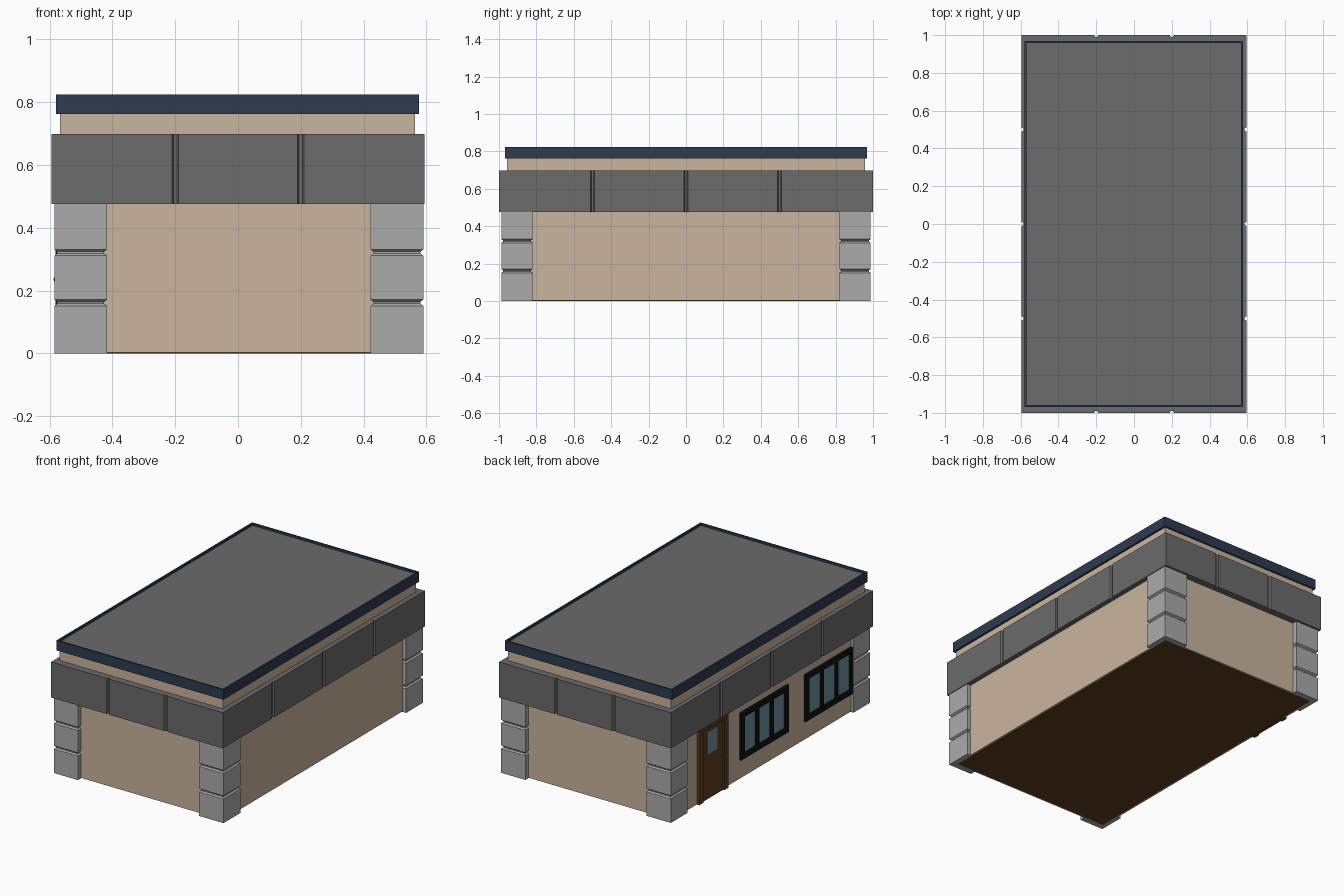
import bpy, bmesh

cube = bpy.data.objects.get("Cube")
if cube:
    bpy.data.objects.remove(cube, do_unlink=True)


def material(name, rgb):
    """Flat colour given as 0-255 display values, stored as linear."""
    lin = [((c / 255 + 0.055) / 1.055) ** 2.4 for c in rgb]
    m = bpy.data.materials.new(name)
    m.use_nodes = True
    m.diffuse_color = (*lin, 1)
    m.node_tree.nodes["Principled BSDF"].inputs["Base Color"].default_value = (*lin, 1)
    return m


TAN = material("tan_plaster", (201, 181, 158))
STONE = material("light_stone", (171, 171, 171))
GREY = material("dark_grey_panel", (107, 107, 107))
NAVY = material("navy_trim", (45, 59, 80))
BROWN = material("brown_wood", (94, 60, 30))
BLACK = material("black_frame", (16, 16, 16))
GLASS = material("blue_grey_glass", (110, 144, 156))


def finish(name, bm, *mats):
    bmesh.ops.recalc_face_normals(bm, faces=bm.faces)
    mesh = bpy.data.meshes.new(name)
    bm.to_mesh(mesh)
    bm.free()
    for m in mats:
        mesh.materials.append(m)
    obj = bpy.data.objects.new(name, mesh)
    bpy.context.collection.objects.link(obj)
    return obj


def loft(bm, rings):
    """Skin a stack of equal-length rings and cap both ends."""
    loops = [[bm.verts.new(p) for p in ring] for ring in rings]
    for low, high in zip(loops, loops[1:]):
        for i in range(len(low)):
            j = (i + 1) % len(low)
            bm.faces.new((low[i], low[j], high[j], high[i]))
    bm.faces.new(loops[0][::-1])
    bm.faces.new(loops[-1])


def add_box(bm, xs, ys, zs):
    (x0, x1), (y0, y1) = xs, ys
    outline = [(x0, y0), (x1, y0), (x1, y1), (x0, y1)]
    loft(bm, [[(x, y, z) for x, y in outline] for z in zs])


def box(name, mat, xs, ys, zs):
    bm = bmesh.new()
    add_box(bm, xs, ys, zs)
    return finish(name, bm, mat)


# Main walls and floor slab
WALL = -0.567
box("walls", TAN, (WALL, 0.564), (-0.956, 0.956), (0.002, 0.77))
box("floor", BROWN, (-0.555, 0.552), (-0.945, 0.945), (0, 0.01))


# Panelled band with chamfered vertical grooves
def grooved_side(half, grooves):
    pts = [(-half, 0)]
    for g in grooves:
        pts += [(g - 0.011, 0), (g - 0.005, 0.01), (g + 0.005, 0.01), (g + 0.011, 0)]
    return pts


HX, HY = 0.595, 1.0
short = grooved_side(HX, (-0.2, 0.2))
long = grooved_side(HY, (-0.5, 0, 0.5))
outline = [(t, d - HY) for t, d in short] + [(HX - d, t) for t, d in long]
outline += [(-x, -y) for x, y in outline]
bm = bmesh.new()
loft(bm, [[(x, y, z) for x, y in outline] for z in (0.475, 0.698)])
finish("panel_band", bm, GREY)

# Stone corner piers: three chamfered blocks wrapping each corner
levels = [(0, 0)]
for joint in (0.161, 0.321):
    levels += [(joint - 0.01, 0), (joint - 0.003, 0.009),
               (joint + 0.003, 0.009), (joint + 0.01, 0)]
levels.append((0.478, 0))


def pier_ring(sx, sy, z, d):
    xo, xe, xi = 0.588 - d, 0.42 + d, 0.558
    yo, ye, yi = 0.987 - d, 0.821 + d, 0.948
    shape = [(xo, yo), (xe, yo), (xe, yi), (xi, yi), (xi, ye), (xo, ye)]
    return [(sx * x + 0.0025, sy * y, z) for x, y in shape]


for sx, side in ((1, "left"), (-1, "right")):
    for sy, end in ((-1, "front"), (1, "back")):
        bm = bmesh.new()
        loft(bm, [pier_ring(sx, sy, z, d) for z, d in levels])
        finish(f"{end}_{side}_pier", bm, STONE)

# Roof slab with a raised rim around a sunken grey deck
bm = bmesh.new()
add_box(bm, (-0.58, 0.577), (-0.968, 0.968), (0.762, 0.825))
bm.normal_update()
deck = max(bm.faces, key=lambda f: f.calc_center_median().z)
bmesh.ops.inset_individual(bm, faces=[deck], thickness=0.014)
deck = bmesh.ops.extrude_discrete_faces(bm, faces=[deck])["faces"][0]
bmesh.ops.translate(bm, verts=deck.verts, vec=(0, 0, -0.014))
deck.material_index = 1
finish("roof", bm, NAVY, GREY)


# Three-pane windows on the right wall
def window(name, y0, y1, z0, z1):
    rim, mullion, face = 0.034, 0.028, (WALL - 0.014, WALL + 0.01)
    bm = bmesh.new()
    for zs in ((z0, z0 + rim), (z1 - rim, z1)):
        add_box(bm, face, (y0, y1), zs)
    for ys in ((y0, y0 + rim), (y1 - rim, y1)):
        add_box(bm, face, ys, (z0 + rim, z1 - rim))
    pane = (y1 - y0 - 2 * rim - 2 * mullion) / 3
    for i in (0, 1):
        y = y0 + rim + pane + i * (pane + mullion)
        add_box(bm, face, (y, y + mullion), (z0 + rim, z1 - rim))
    finish(name + "_frame", bm, BLACK)
    box(name + "_glass", GLASS, (WALL - 0.004, WALL + 0.01),
        (y0 + 0.01, y1 - 0.01), (z0 + 0.01, z1 - 0.01))


window("back_window", -0.19, 0.28, 0.12, 0.415)
window("front_window", -0.83, -0.36, 0.117, 0.41)

# Door with frame, glass light and knob
bm = bmesh.new()
jamb = (WALL - 0.015, WALL + 0.01)
for ys in ((0.41, 0.45), (0.66, 0.70)):
    add_box(bm, jamb, ys, (0, 0.475))
add_box(bm, jamb, (0.45, 0.66), (0.445, 0.475))
finish("door_frame", bm, BROWN)
box("door", BROWN, (WALL - 0.006, WALL + 0.01), (0.45, 0.66), (0, 0.445))
box("door_glass", GLASS, (WALL - 0.009, WALL), (0.51, 0.61), (0.28, 0.42))

bm = bmesh.new()
bmesh.ops.create_uvsphere(bm, u_segments=12, v_segments=8, radius=0.009)
for f in bm.faces:
    f.smooth = True
knob = finish("door_knob", bm, BROWN)
knob.location = (WALL - 0.012, 0.474, 0.235)
